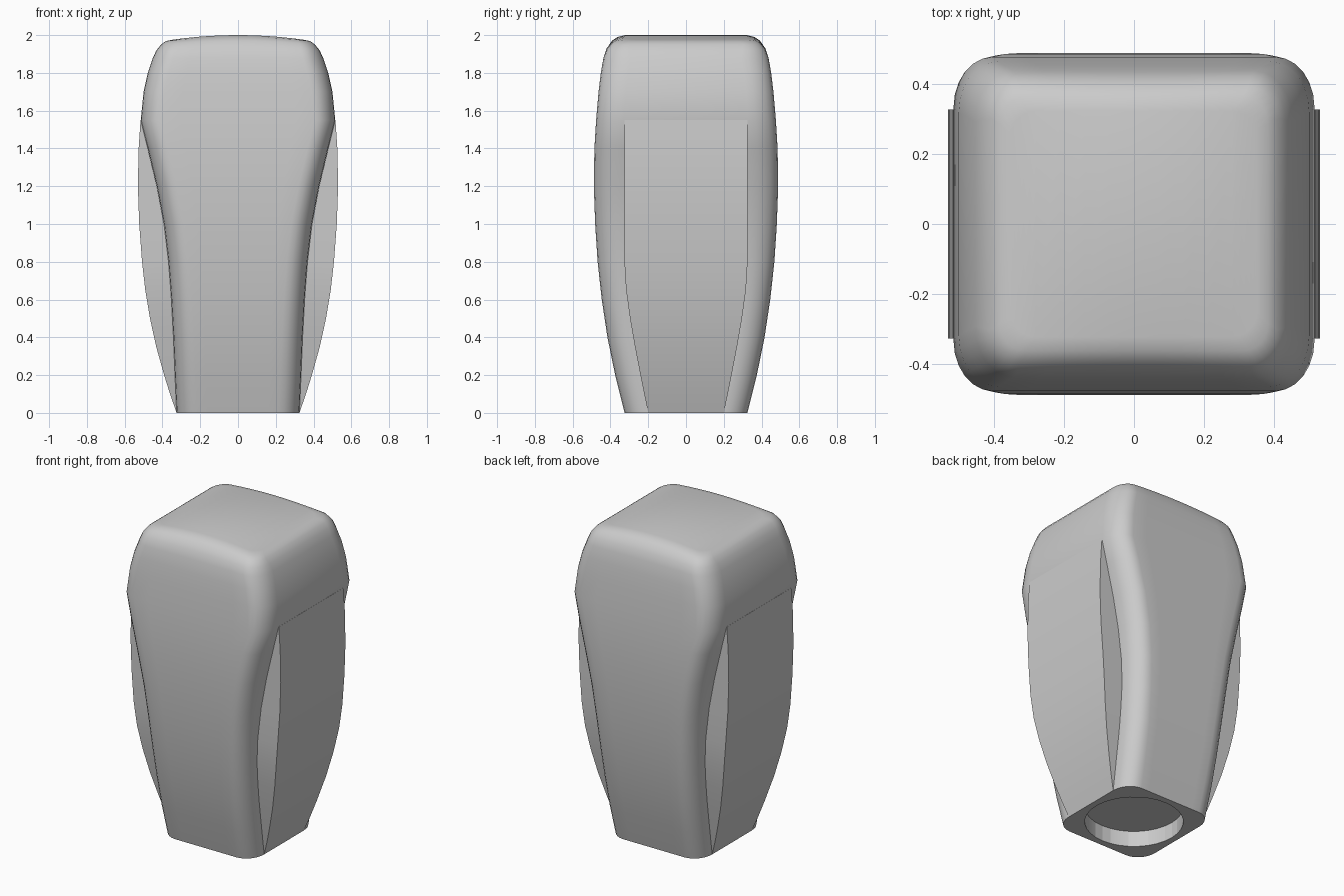
import bpy, bmesh
from math import sin, cos, pi, radians

if "Cube" in bpy.data.objects:
    bpy.data.objects.remove(bpy.data.objects["Cube"])

# (z, half width x, half depth y, drop of the crowned top at the side edge)
BODY = [(0, .325, .325, 0), (.2, .334, .375, 0), (.4, .342, .416, 0),
        (.6, .353, .446, 0), (.8, .368, .468, 0), (1.0, .392, .481, 0),
        (1.2, .43, .488, 0), (1.4, .478, .485, 0), (1.55, .515, .476, 0),
        (1.7, .5, .463, 0), (1.8, .478, .451, 0), (1.88, .453, .437, .005),
        (1.93, .432, .42, .01), (1.97, .407, .392, .02),
        (1.99, .383, .362, .022), (2.0, .35, .322, .025)]

# (z, outer x, half depth y) of the bulging side panels
PANEL = [(0, .325, .2), (.1, .36, .221), (.2, .391, .241), (.35, .433, .27),
         (.5, .466, .296), (.65, .491, .317), (.8, .508, .326), (1.0, .523, .326),
         (1.2, .53, .326), (1.4, .526, .326), (1.55, .516, .326)]


def loft(bm, rings):
    rows = [[bm.verts.new(p) for p in r] for r in rings]
    n = len(rows[0])
    for a, b in zip(rows, rows[1:]):
        for i in range(n):
            j = (i + 1) % n
            bm.faces.new((a[i], a[j], b[j], b[i]))
    bm.faces.new(rows[0][::-1])
    return rows


def finish(name, bm, angle=30):
    bmesh.ops.recalc_face_normals(bm, faces=bm.faces)
    me = bpy.data.meshes.new(name)
    bm.to_mesh(me)
    bm.free()
    ob = bpy.data.objects.new(name, me)
    bpy.context.collection.objects.link(ob)
    bpy.ops.object.select_all(action='DESELECT')
    ob.select_set(True)
    bpy.context.view_layer.objects.active = ob
    bpy.ops.object.shade_smooth_by_angle(angle=radians(angle))
    return ob


def body_ring(z, X, Y, drop):
    # front edge left to right (rounded corners included), then mirrored back
    rx = .11 if z < 1.9 else .07 + .04 * (2 - z) / .1
    ry = (.125 + .02 * min(z, 1)) if z < 1.9 else .07 + .075 * (2 - z) / .1
    corner = [(X - rx + rx * sin(t), -(Y - ry) - ry * cos(t))
              for t in [k * pi / 12 for k in range(7)]]
    flat = [((X - rx) * k / 4, -Y) for k in range(-3, 4)]
    front = [(-x, y) for x, y in corner[::-1]] + flat + corner
    ring = front + [(x, -y) for x, y in front[::-1]]
    return [(x, y, z - drop * (x / X) ** 2) for x, y in ring]


# Main body with crowned top
bm = bmesh.new()
rows = loft(bm, [body_ring(*r) for r in BODY])
top = rows[-1]
n = len(top)
for i in range(n // 2 - 1):
    bm.faces.new((top[i], top[i + 1], top[n - 2 - i], top[n - 1 - i]))
body = finish("body", bm)

# Round socket recessed into the underside
bpy.ops.mesh.primitive_cylinder_add(vertices=32, radius=.285, depth=.2, location=(0, 0, 0))
cutter = bpy.context.object
cutter.name = "socket_cutter"
cutter.hide_render = True
mod = body.modifiers.new("socket", 'BOOLEAN')
mod.operation = 'DIFFERENCE'
mod.solver = 'EXACT'
mod.object = cutter
bpy.context.view_layer.objects.active = body
bpy.ops.object.modifier_apply(modifier="socket")
bpy.data.objects.remove(cutter)
bpy.ops.object.select_all(action='DESELECT')
body.select_set(True)
bpy.ops.object.shade_smooth_by_angle(angle=radians(30))

# Side panels
for side, name in ((-1, "left_panel"), (1, "right_panel")):
    bm = bmesh.new()
    rows = loft(bm, [[(side * .31, -h, z), (side * x, -h, z),
                      (side * x, h, z), (side * .31, h, z)] for z, x, h in PANEL])
    bm.faces.new(rows[-1])
    finish(name, bm)
